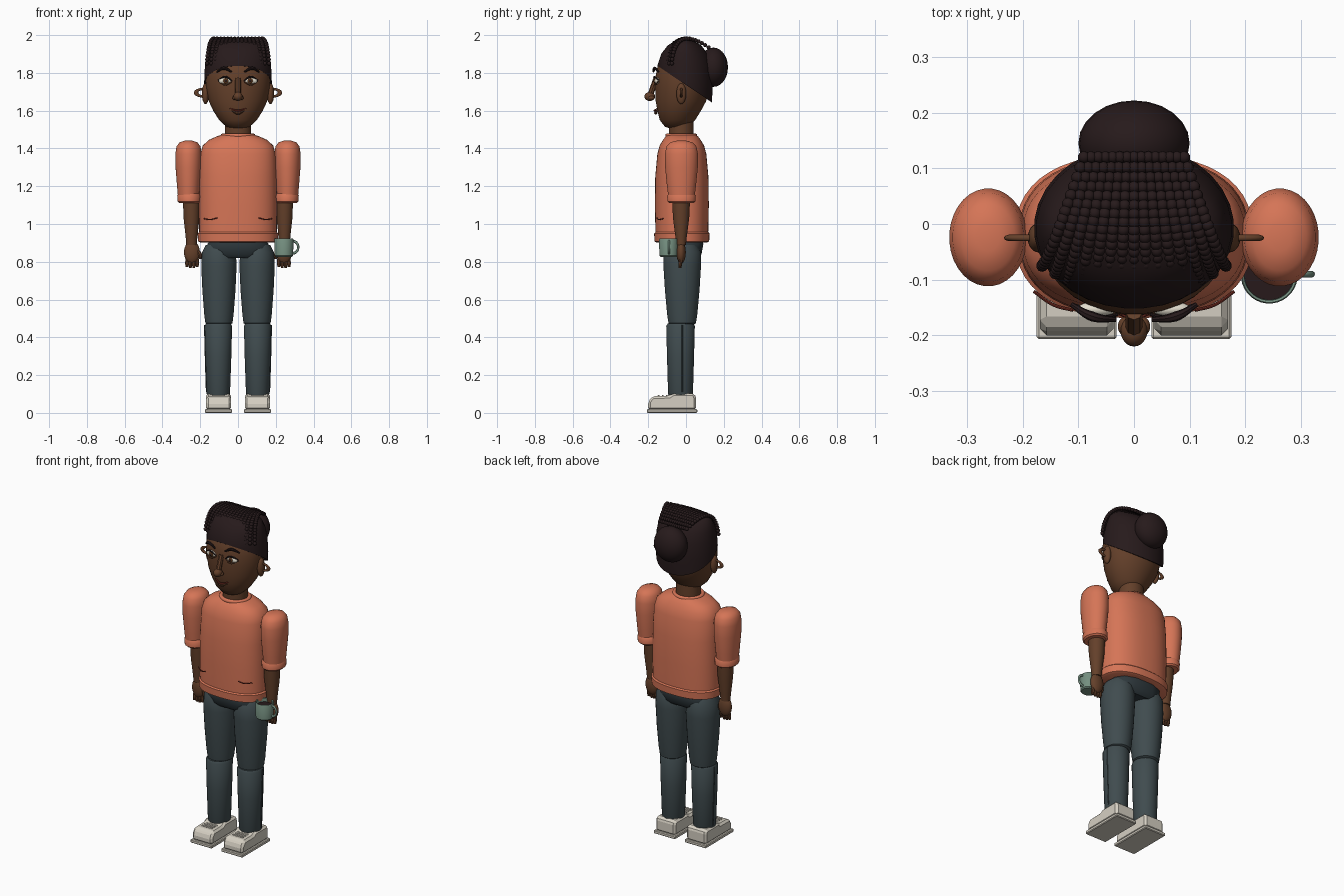
import bpy, bmesh, math
from mathutils import Matrix, Vector

default_cube = bpy.data.objects.get("Cube")
if default_cube:
    bpy.data.objects.remove(default_cube, do_unlink=True)


def material(name, red, green, blue):
    mat = bpy.data.materials.new(name)
    mat.use_nodes = True
    linear = [(channel / 255) ** 2.2 for channel in (red, green, blue)] + [1]
    mat.diffuse_color = linear
    mat.node_tree.nodes["Principled BSDF"].inputs["Base Color"].default_value = linear
    return mat


skin = material("brown skin", 100, 66, 46)
hair = material("black brown hair", 43, 32, 33)
shirt = material("orange shirt", 212, 116, 87)
denim = material("slate trousers", 66, 77, 80)
belt = material("dark waistband", 50, 59, 63)
canvas = material("off white shoe", 212, 206, 193)
ceramic = material("sage mug", 116, 142, 127)
white = material("eye white", 228, 222, 206)
iris = material("iris brown", 92, 58, 32)
red = material("dark red", 122, 52, 42)


def finish(obj, name, mat, smooth=True):
    obj.name = name
    obj.data.materials.clear()
    obj.data.materials.append(mat)
    bpy.ops.object.select_all(action="DESELECT")
    obj.select_set(True)
    bpy.context.view_layer.objects.active = obj
    if smooth:
        bpy.ops.object.shade_smooth_by_angle(angle=math.radians(40))
    return obj


def from_bmesh(bm, name, mat, smooth=True):
    bmesh.ops.recalc_face_normals(bm, faces=bm.faces)
    mesh = bpy.data.meshes.new(name)
    bm.to_mesh(mesh)
    bm.free()
    obj = bpy.data.objects.new(name, mesh)
    bpy.context.collection.objects.link(obj)
    return finish(obj, name, mat, smooth)


def loft_mesh(rings, x=0, y=0, power=2, sides=32):
    """Stack rounded rings given as height, half width, half depth, y shift."""
    bm = bmesh.new()
    loops = []
    for height, width, depth, *shift in rings:
        loop = []
        for k in range(sides):
            a = math.tau * (k + .5) / sides
            c, s = math.cos(a), math.sin(a)
            px = math.copysign(abs(c) ** (2 / power), c) * width
            py = math.copysign(abs(s) ** (2 / power), s) * depth
            loop.append(bm.verts.new((x + px, y + py + sum(shift), height)))
        loops.append(loop)
    for low, high in zip(loops, loops[1:]):
        for k in range(sides):
            n = (k + 1) % sides
            bm.faces.new((low[k], low[n], high[n], high[k]))
    bm.faces.new(loops[0])
    bm.faces.new(loops[-1])
    return bm


def loft(name, mat, rings, **options):
    return from_bmesh(loft_mesh(rings, **options), name, mat)


def ball(name, mat, centre, radii):
    bpy.ops.mesh.primitive_uv_sphere_add(segments=24, ring_count=14, location=centre)
    obj = bpy.context.object
    obj.scale = radii
    return finish(obj, name, mat)


def ring(name, mat, centre, major, minor, stretch=(1, 1, 1), turn=(0, 0, 0)):
    bpy.ops.mesh.primitive_torus_add(location=centre, rotation=turn, major_radius=major,
                                     minor_radius=minor, major_segments=32, minor_segments=10)
    obj = bpy.context.object
    obj.scale = stretch
    return finish(obj, name, mat)


def tube(name, mat, points, radius, tips=1):
    curve = bpy.data.curves.new(name, "CURVE")
    curve.dimensions = "3D"
    curve.bevel_depth = radius
    curve.bevel_resolution = 2
    curve.use_fill_caps = True
    spline = curve.splines.new("BEZIER")
    spline.bezier_points.add(len(points) - 1)
    for knot, point in zip(spline.bezier_points, points):
        knot.co = point
        knot.handle_left_type = knot.handle_right_type = "AUTO"
    spline.bezier_points[0].radius = spline.bezier_points[-1].radius = tips
    obj = bpy.data.objects.new(name, curve)
    bpy.context.collection.objects.link(obj)
    finish(obj, name, mat, False)
    bpy.ops.object.convert(target="MESH")
    return finish(bpy.context.object, name, mat)


def block(name, mat, profile, x, half, bevel):
    """Extrude a side profile of y, z points across x."""
    bm = bmesh.new()
    face = bm.faces.new([bm.verts.new((x - half, y, z)) for y, z in profile])
    moved = bmesh.ops.extrude_face_region(bm, geom=[face])["geom"]
    bmesh.ops.translate(bm, vec=(half * 2, 0, 0),
                        verts=[v for v in moved if isinstance(v, bmesh.types.BMVert)])
    obj = from_bmesh(bm, name, mat, False)
    mod = obj.modifiers.new("chamfer", "BEVEL")
    mod.width = bevel
    mod.segments = 1


# Head and neck
loft("neck", skin, [(1.43, .07, .066), (1.55, .07, .066)], y=-.025)
loft("head", skin, [(1.505, .03, .03, -.05), (1.515, .062, .062, -.05), (1.55, .1, .094, -.045),
                    (1.6, .132, .116, -.036), (1.65, .155, .134, -.027), (1.72, .17, .144, -.02),
                    (1.78, .173, .144, -.018), (1.84, .165, .134, -.016), (1.9, .14, .1, -.01),
                    (1.94, .09, .05, -.01)])

# Hair cap sliced along a slanted hairline, with a bun behind
cap = loft_mesh([(1.58, .172, .142), (1.66, .176, .147), (1.75, .18, .15), (1.84, .176, .144),
                 (1.9, .167, .124), (1.945, .155, .09), (1.97, .13, .05), (1.975, .1, .03)], y=-.008)
cut = bmesh.ops.bisect_plane(cap, geom=cap.verts[:] + cap.edges[:] + cap.faces[:],
                             plane_co=(0, -.155, 1.84), plane_no=(0, .19, .283), clear_inner=True)
bmesh.ops.edgeloop_fill(cap, edges=[e for e in cut["geom_cut"] if isinstance(e, bmesh.types.BMEdge)])
from_bmesh(cap, "hair_cap", hair)
ball("hair_bun", hair, (0, .145, 1.83), (.1, .077, .104))

# Beaded braids running from the forehead over the crown to the bun
beads = bmesh.new()
for i in range(-7, 8):
    u = i / 7
    start = Vector((u * .165, -.125 + u * u * .05, 1.85))
    crown = Vector((u * .15, -.06, 2.06))
    end = Vector((u * .09, .12, 1.935))
    for k in range(20):
        t = k / 19
        spot = start * (1 - t) ** 2 + crown * 2 * t * (1 - t) + end * t * t
        spot.z = min(spot.z, 1.989)
        bmesh.ops.create_icosphere(beads, subdivisions=2, radius=.011, matrix=Matrix.Translation(spot))
from_bmesh(beads, "hair_braids", hair)

# Nose and mouth
tube("nose_bridge", skin, [(0, -.158, 1.77), (0, -.176, 1.72), (0, -.19, 1.68)], .015)
ball("nose_tip", skin, (0, -.192, 1.675), (.024, .028, .024))
tube("upper_lip", red, [(-.043, -.152, 1.612), (0, -.166, 1.6), (.043, -.152, 1.612)], .006, .4)
tube("lower_lip", skin, [(-.032, -.151, 1.6), (0, -.16, 1.588), (.032, -.151, 1.6)], .009, .5)

# Shirt body with hem and collar
loft("shirt_body", shirt, [(.902, .2, .134), (.908, .212, .145), (.95, .214, .147), (.957, .206, .14),
                           (1.1, .207, .143), (1.25, .205, .141), (1.37, .2, .13), (1.415, .187, .118),
                           (1.445, .155, .1), (1.465, .11, .085), (1.475, .075, .07)],
     y=-.022, power=2.4, sides=48)
ring("shirt_collar", shirt, (0, -.025, 1.468), .08, .012, (1, .92, 1))

# Waist
loft("waistband", belt, [(.82, .155, .085), (.84, .172, .105), (.895, .165, .115), (.915, .145, .11)],
     y=-.02, power=2.6, sides=12)

# Parts repeated on both sides
for side, s in (("left", 1), ("right", -1)):
    def name(part):
        return side + "_" + part

    # Face
    ball(name("ear"), skin, (s * .172, -.025, 1.69), (.019, .026, .055))
    ring(name("ear_rim"), skin, (s * .182, -.025, 1.695), .02, .006, (1, 2, 1), (0, math.pi / 2, math.pi / 2))
    ball(name("nostril"), skin, (s * .016, -.184, 1.668), (.013, .017, .012))
    ball(name("eye"), white, (s * .067, -.153, 1.758), (.035, .014, .018))
    ball(name("iris"), iris, (s * .065, -.164, 1.758), (.014, .007, .014))
    ball(name("pupil"), hair, (s * .065, -.169, 1.758), (.007, .004, .007))
    tube(name("upper_lash"), hair, [(s * .03, -.163, 1.757), (s * .067, -.168, 1.779),
                                    (s * .106, -.146, 1.762)], .005, .6)
    tube(name("lower_lid"), skin, [(s * .032, -.162, 1.753), (s * .067, -.164, 1.738),
                                   (s * .104, -.146, 1.755)], .005, .6)
    tube(name("brow"), hair, [(s * .033, -.172, 1.805), (s * .075, -.166, 1.824),
                              (s * .112, -.145, 1.805)], .009, .5)

    # Sleeve and cuff
    loft(name("sleeve"), shirt, [(1.13, .055, .068), (1.2, .061, .077), (1.3, .069, .087), (1.37, .07, .088),
                                 (1.41, .064, .08), (1.432, .048, .06), (1.441, .02, .025)], x=s * .262, y=-.024)
    loft(name("cuff"), shirt, [(1.112, .055, .066), (1.12, .063, .075), (1.15, .064, .076), (1.162, .056, .068)],
         x=s * .258, y=-.024)
    tube(name("pocket_stitch"), red, [(s * .11, -.155, 1.032), (s * .145, -.145, 1.024),
                                      (s * .18, -.121, 1.028)], .003)

    # Forearm and hand
    loft(name("forearm"), skin, [(.89, .028, .026), (.93, .031, .03), (1.03, .042, .043), (1.13, .046, .048)],
         x=s * .246, y=-.026)
    ball(name("palm"), skin, (s * .244, -.026, .85), (.042, .025, .06))
    for k in range(4):
        fx = s * (.216 + k * .018)
        tube(name("finger_") + str(k), skin, [(fx, -.026, .83), (fx, -.03, .79),
                                              (fx, -.032, .765 + abs(k - 1.5) * .005)], .01, .7)
    tube(name("thumb"), skin, [(s * .225, -.03, .87), (s * .202, -.036, .84), (s * .2, -.038, .815)], .011, .7)

    # Trouser leg
    loft(name("thigh"), denim, [(.465, .055, .058), (.475, .072, .073), (.52, .078, .08), (.65, .088, .092),
                                (.78, .094, .1), (.85, .09, .1), (.89, .07, .08)], x=s * .101, y=-.02)
    loft(name("shin"), denim, [(.09, .058, .062), (.1, .062, .066), (.3, .069, .072),
                               (.46, .073, .076), (.472, .066, .069)], x=s * .104, y=-.029)
    tube(name("shin_seam"), denim, [(s * .167, -.02, .11), (s * .173, -.02, .3), (s * .177, -.02, .465)], .003)

    # Shoe
    block(name("sole"), canvas, [(-.207, 0), (-.207, .02), (.06, .02), (.06, 0)], s * .103, .072, .004)
    block(name("shoe"), canvas, [(-.2, .015), (-.2, .06), (-.178, .088), (-.09, .09), (-.07, .103),
                                 (.045, .103), (.053, .08), (.053, .015)], s * .103, .066, .014)
    for k in range(3):
        y = -.145 + k * .022
        tube(name("lace_") + str(k), canvas, [(s * .103 - .035, y, .09), (s * .103 + .035, y, .09)], .005)

# Mug held at the left hand
loft("mug", ceramic, [(.826, .043, .043), (.832, .049, .049), (.918, .051, .051), (.922, .049, .049),
                      (.918, .045, .045), (.84, .042, .042)], x=.243, y=-.092)
loft("coffee", hair, [(.895, .045, .045), (.9, .045, .045)], x=.243, y=-.092)
ring("mug_handle", ceramic, (.293, -.09, .877), .026, .006, (1, 1.2, 1), (math.pi / 2, 0, 0))
